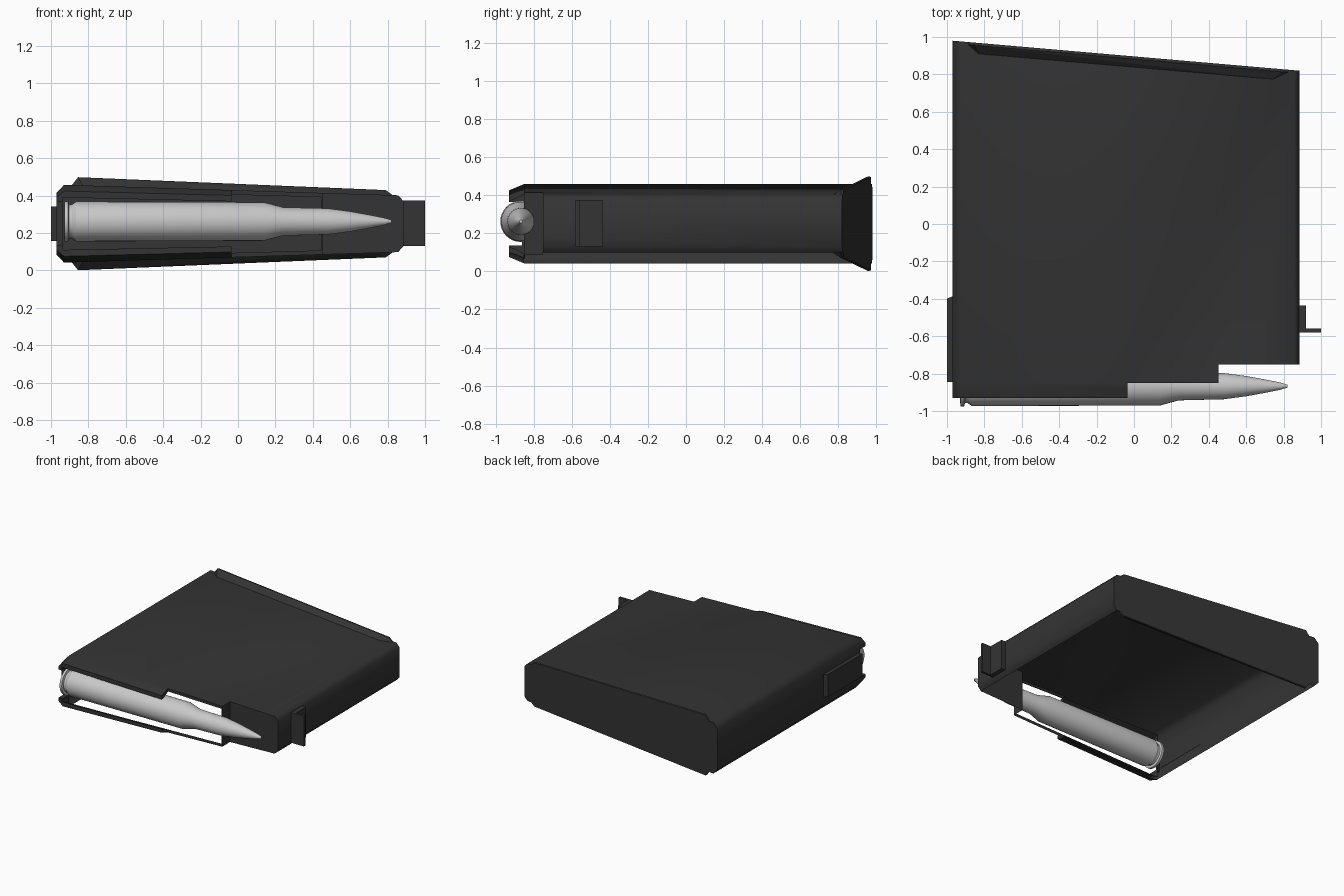
import bpy, bmesh, math

if "Cube" in bpy.data.objects:
    bpy.data.objects.remove(bpy.data.objects["Cube"])

ZC = 0.25


def material(name, v):
    m = bpy.data.materials.new(name)
    m.diffuse_color = (v, v, v, 1)
    m.use_nodes = True
    m.node_tree.nodes["Principled BSDF"].inputs["Base Color"].default_value = m.diffuse_color
    return m


BLACK = material("dark metal", 0.034)
STEEL = material("pale steel", 0.58)


def finish(bm, name, mat):
    bmesh.ops.recalc_face_normals(bm, faces=bm.faces)
    me = bpy.data.meshes.new(name)
    bm.to_mesh(me)
    bm.free()
    ob = bpy.data.objects.new(name, me)
    bpy.context.collection.objects.link(ob)
    me.materials.append(mat)
    return ob


def loft(rings, name, mat):
    """Closed skin through rings of equal point count."""
    bm = bmesh.new()
    vs = [[bm.verts.new(p) for p in r] for r in rings]
    n = len(vs[0])
    for a, b in zip(vs, vs[1:]):
        for i in range(n):
            j = (i + 1) % n
            bm.faces.new((a[i], a[j], b[j], b[i]))
    bm.faces.new(vs[0])
    bm.faces.new(vs[-1])
    return finish(bm, name, mat)


def hull(points, name, mat):
    bm = bmesh.new()
    for p in points:
        bm.verts.new(p)
    bmesh.ops.convex_hull(bm, input=bm.verts[:])
    return finish(bm, name, mat)


def box(x0, x1, y0, y1, z0, z1, name, mat=BLACK):
    return hull([(x, y, z) for x in (x0, x1) for y in (y0, y1) for z in (z0, z1)], name, mat)


def cut(ob, cutter):
    mod = ob.modifiers.new("cut", 'BOOLEAN')
    mod.operation = 'DIFFERENCE'
    mod.solver = 'EXACT'
    mod.object = cutter
    bpy.context.view_layer.objects.active = ob
    bpy.ops.object.modifier_apply(modifier=mod.name)
    bpy.data.objects.remove(cutter)


def smooth(ob, deg):
    bpy.ops.object.select_all(action='DESELECT')
    ob.select_set(True)
    bpy.context.view_layer.objects.active = ob
    bpy.ops.object.shade_smooth_by_angle(angle=math.radians(deg))


def back_y(x):          # slanted rear edge
    return 0.98 - 0.0865 * (x + 0.97)


def half_h(x):          # thickness tapers towards +x
    return 0.208 - 0.0315 * (x + 0.93)


# Casing: tapered chamfered section lofted along y
section = [(-0.97, -0.165), (-0.93, -0.208), (0.855, -0.152), (0.884, -0.122),
           (0.884, 0.122), (0.855, 0.152), (-0.93, 0.208), (-0.97, 0.165)]
body = loft([[(x, -0.93, ZC + z * 0.84) for x, z in section],
             [(x, -0.85, ZC + z) for x, z in section],
             [(x, back_y(x), ZC + z) for x, z in section]], "magazine_casing", BLACK)

# Stepped front edge
cut(body, box(-0.036, 1.2, -1.1, -0.85, -0.2, 0.7, "step_cutter"))
cut(body, box(0.453, 1.2, -1.1, -0.75, -0.2, 0.7, "nose_cutter"))

# Feed opening, narrowing between the lips, and the open rear slot
FLOOR = -0.845
pocket = [(FLOOR, -0.88), (-0.90, -0.72), (-1.0, -0.56),
          (-1.0, 0.56), (-0.90, 0.72), (FLOOR, 0.88)]
cut(body, loft([[(x, y, ZC + k * half_h(x)) for y, k in pocket] for x in (-0.935, 0.445)],
               "pocket_cutter", BLACK))
cut(body, box(-1.2, -0.92, -1.1, -0.86, ZC - 0.115, ZC + 0.115, "slot_cutter"))

# Hollow shell: open the feed slot and the underside
bm = bmesh.new()
bm.from_mesh(body.data)
gone = [f for f in bm.faces
        if (f.normal.y < -0.9 and all(abs(v.co.y - FLOOR) < 0.002 for v in f.verts))
        or (f.normal.z < -0.95 and max(v.co.y for v in f.verts) > -0.7)]
bmesh.ops.delete(bm, geom=gone, context='FACES')
bm.to_mesh(body.data)
bm.free()
smooth(body, 50)

# Flared ridges at the rear on both broad sides
for s, side in ((1, "upper"), (-1, "lower")):
    pts = []
    for x, dy, up in ((-0.83, 0.06, -0.002), (0.74, 0.06, -0.002),
                      (-0.89, 0.012, -0.002), (0.83, 0.012, -0.002),
                      (-0.89, 0, -0.01), (0.83, 0, -0.01),
                      (-0.855, 0.014, 0.043), (0.79, 0.014, 0.026),
                      (-0.855, 0, 0.04), (0.79, 0, 0.024),
                      (-0.83, 0.06, -0.01), (0.74, 0.06, -0.01)):
        pts.append((x, back_y(x) - dy, ZC + s * (half_h(x) + up)))
    hull(pts, side + "_rear_flare", BLACK)

# Rear tab and front latch
hull([(x, y, z) for x, y0, y1 in ((-1.0, -0.845, -0.40), (-0.968, -0.845, -0.385))
      for y in (y0, y1) for z in (ZC - 0.092, ZC + 0.092)], "side_tab", BLACK)
box(0.88, 0.92, -0.58, -0.435, 0.13, 0.375, "latch_block")
box(0.915, 1.0, -0.58, -0.56, 0.13, 0.375, "latch_fin")

# Round: lathe profile (x, radius) about its axis
profile = [(-0.93, 0.085), (-0.927, 0.108), (-0.908, 0.108), (-0.904, 0.09),
           (-0.89, 0.09), (-0.865, 0.107), (0.14, 0.103), (0.24, 0.076),
           (0.48, 0.070), (0.60, 0.054), (0.70, 0.036), (0.78, 0.020), (0.82, 0.008)]
N = 32
rnd = loft([[(x, -0.867 + r * math.cos(2 * math.pi * i / N),
              0.262 + r * math.sin(2 * math.pi * i / N)) for i in range(N)]
            for x, r in profile], "loaded_round", STEEL)
smooth(rnd, 30)
